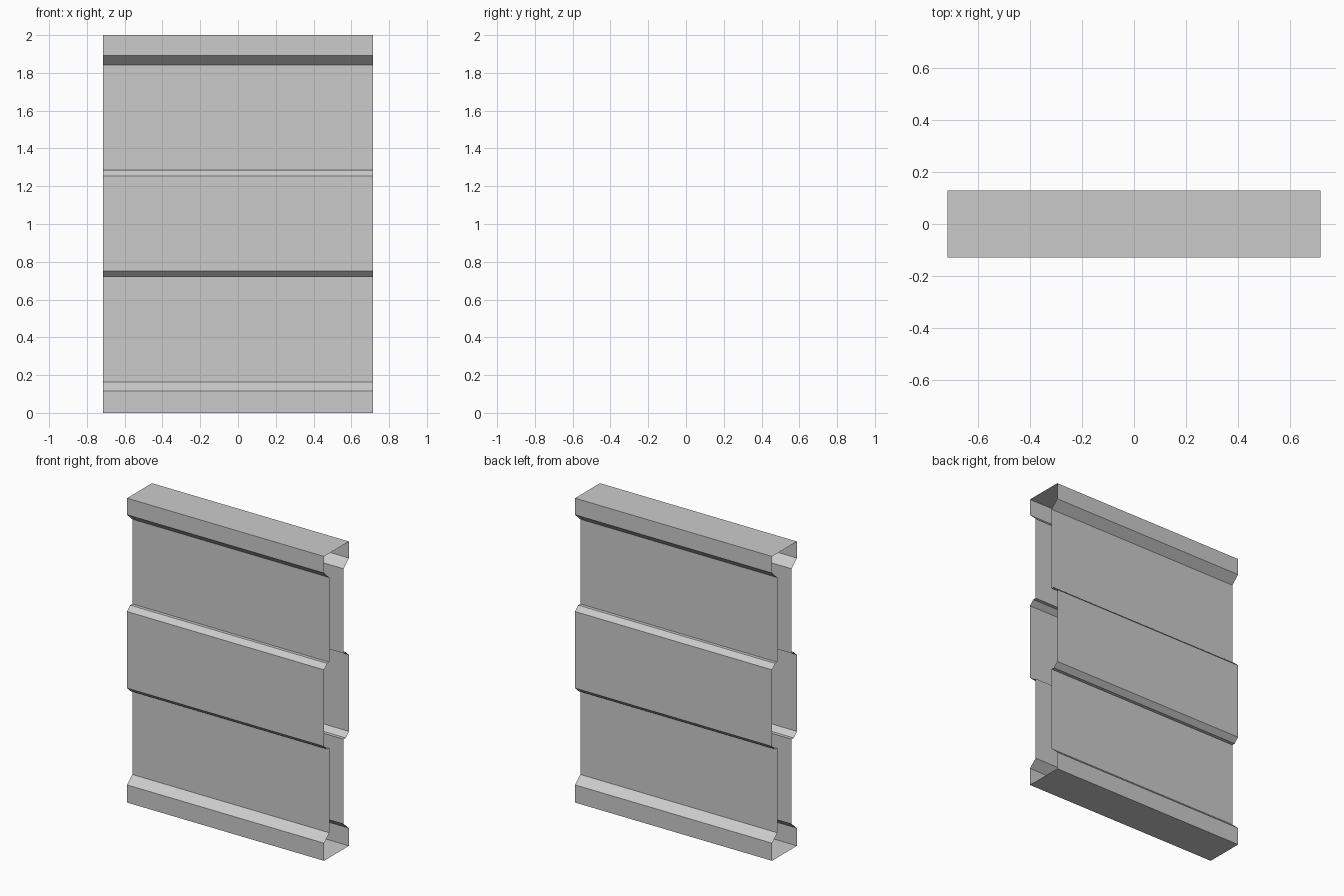
import bpy, bmesh

if "Cube" in bpy.data.objects:
    bpy.data.objects.remove(bpy.data.objects["Cube"])

HALF_LENGTH = 0.716
OUT, IN, LIP = 0.129, 0.075, 0.097   # outer face, recessed face, end of sloped edge

# Half profile (depth, height) from bottom to top
half = [
    (OUT, 0.0), (OUT, 0.116), (IN, 0.164),        # base rail
    (IN, 0.721), (LIP, 0.721), (OUT, 0.752),      # underside of middle rail
    (OUT, 1.255), (LIP, 1.285), (IN, 1.285),      # top of middle rail
    (IN, 1.841), (OUT, 1.891), (OUT, 2.0),        # top rail
]
# Mirror front to back for a closed sheet profile
profile = [(-d, z) for d, z in half] + [(d, z) for d, z in reversed(half)]

# Open-ended sheet shell swept along x
bm = bmesh.new()
left = [bm.verts.new((-HALF_LENGTH, y, z)) for y, z in profile]
right = [bm.verts.new((HALF_LENGTH, y, z)) for y, z in profile]
n = len(profile)
for i in range(n):
    j = (i + 1) % n
    bm.faces.new((left[i], right[i], right[j], left[j]))

mesh = bpy.data.meshes.new("barrier_shell")
bm.to_mesh(mesh)
bm.free()
shell = bpy.data.objects.new("barrier_shell", mesh)
bpy.context.collection.objects.link(shell)
